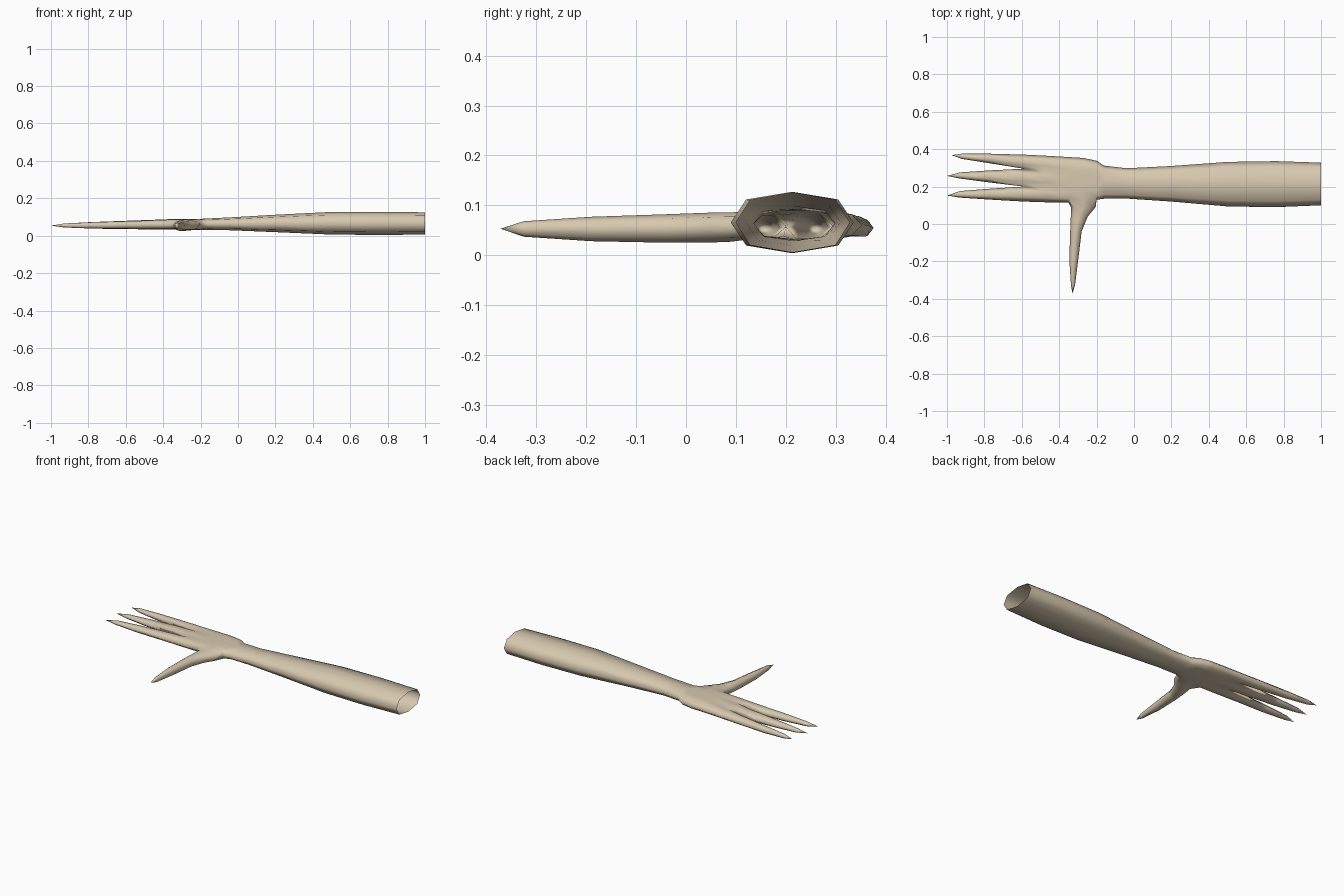
import bpy, bmesh, math

if "Cube" in bpy.data.objects:
    bpy.data.objects.remove(bpy.data.objects["Cube"])

bm = bmesh.new()

# Position of the eight top columns across the width, and their relative height
ARM = ([.125, .125, .5, .5, .5, .5, .875, .875], [.75, .75, 1, 1, 1, 1, .75, .75])
PALM = ([.09, .23, .32, .42, .60, .70, .78, .91], [.88, .97, 1, 1, 1, 1, .95, .72])
KNUCKLE = (PALM[0], [.85, .97, .8, .97, .97, .8, .97, .75])
WEB = (PALM[0], [.9, .9, 0, 1, 1, 0, .9, .9])      # zero height closes the gaps


def ring(x, y0, y1, z0, z1, style):
    """18-point cross-section: side, top row, side, bottom row."""
    mid, half = (z0 + z1) / 2, (z1 - z0) / 2
    cols = [(y0 + (y1 - y0) * f, h * half) for f, h in zip(*style)]
    pts = [(y0, mid)] + [(y, mid + h) for y, h in cols]
    pts += [(y1, mid)] + [(y, mid - h) for y, h in reversed(cols)]
    return [bm.verts.new((x, y, z)) for y, z in pts]


def bridge(a, b, skip=()):
    n = len(a)
    for i in range(n):
        if i not in skip:
            bm.faces.new((a[i], a[(i + 1) % n], b[(i + 1) % n], b[i]))


# Forearm, wrist and palm
rings = [ring(*r) for r in (
    (1.0, .10, .328, .006, .125, ARM),
    (.76, .09, .336, .004, .127, ARM),
    (.50, .094, .332, .006, .127, ARM),
    (.20, .12, .31, .019, .112, ARM),
    (-.04, .136, .298, .029, .098, ARM),
    (-.16, .135, .312, .031, .092, ARM),
    (-.20, .130, .338, .031, .090, PALM),
    (-.27, .120, .353, .031, .090, PALM),
    (-.35, .115, .358, .032, .089, PALM),
    (-.47, .116, .365, .033, .085, KNUCKLE),
    (-.59, .120, .371, .035, .080, WEB))]
THUMB_BAY = (6, 7)
for i in range(len(rings) - 1):
    bridge(rings[i], rings[i + 1], (0, 17) if i in THUMB_BAY else ())

# Three pointed fingers: (x, y0, y1, z0, z1) sections and the tip
fingers = [
    ([(-.78, .131, .188, .038, .072), (-.93, .141, .176, .044, .065)], (-1, .152, .054)),
    ([(-.78, .223, .286, .038, .073), (-.93, .243, .276, .044, .065)], (-1, .257, .054)),
    ([(-.78, .326, .376, .038, .071), (-.92, .348, .376, .044, .065)], (-.975, .368, .054))]
for k, (sections, tip) in enumerate(fingers):
    c = 3 * k
    last = [rings[-1][i] for i in (c, c + 1, c + 2, c + 3, 16 - c, 17 - c)]
    for x, y0, y1, z0, z1 in sections:
        w, m = y1 - y0, (z0 + z1) / 2
        new = [bm.verts.new((x, y, z)) for y, z in (
            (y0, m), (y0 + w * .27, z1), (y1 - w * .27, z1),
            (y1, m), (y1 - w * .27, z0), (y0 + w * .27, z0))]
        bridge(last, new)
        last = new
    bridge(last, [bm.verts.new(tip) for _ in last])

# Thumb growing out of the opening in the palm's front side
r1, r2, r3 = rings[6:9]
last = [r3[0], r3[1], r2[1], r1[1], r1[0], r1[17], r2[17], r3[17]]
for y, x0, x1, z0, z1 in ((.09, -.338, -.205, .027, .086), (.04, -.338, -.247, .025, .085),
                          (-.04, -.341, -.280, .025, .082), (-.19, -.346, -.298, .028, .077),
                          (-.325, -.337, -.315, .037, .068)):
    cx, cz, rx, rz = (x0 + x1) / 2, (z0 + z1) / 2, (x1 - x0) / 2, (z1 - z0) / 2
    new = [bm.verts.new((cx - rx * math.cos(a), y, cz + rz * math.sin(a)))
           for a in (i * math.pi / 4 for i in range(8))]
    bridge(last, new)
    last = new
bridge(last, [bm.verts.new((-.329, -.372, .053)) for _ in last])

# Weld coincident points, drop loose ones
bmesh.ops.remove_doubles(bm, verts=bm.verts[:], dist=.0002)
bmesh.ops.delete(bm, geom=[v for v in bm.verts if not v.link_faces], context='VERTS')
bmesh.ops.recalc_face_normals(bm, faces=bm.faces[:])
for f in bm.faces:
    f.smooth = True

mesh = bpy.data.meshes.new("arm_with_hand")
bm.to_mesh(mesh)
bm.free()
skin = bpy.data.materials.new("pale tan")
skin.diffuse_color = (.68, .58, .43, 1)
skin.use_nodes = True
skin.node_tree.nodes["Principled BSDF"].inputs["Base Color"].default_value = skin.diffuse_color
mesh.materials.append(skin)
bpy.context.collection.objects.link(bpy.data.objects.new("arm_with_hand", mesh))
